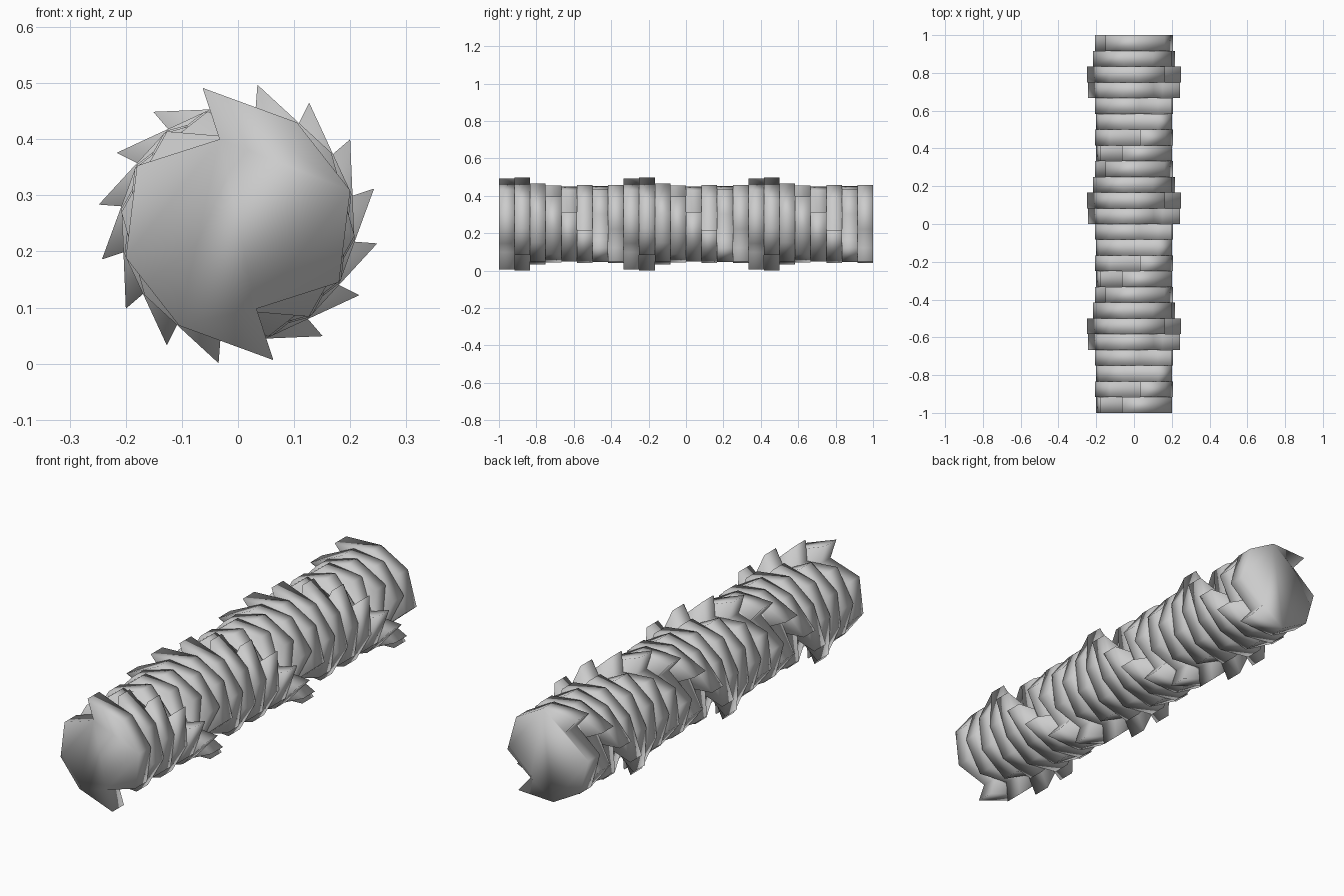
import bpy, bmesh, math
from mathutils import Matrix

if "Cube" in bpy.data.objects:
    bpy.data.objects.remove(bpy.data.objects["Cube"])

COUNT = 24               # stacked cutter discs
LENGTH = 2.0
STEP = math.radians(22.5)
CENTRE_Z = 0.249

# Half of the two-toothed disc outline (x, z): tooth root, tip, then the back
half = [(0.033, -0.151), (0.063, -0.2425), (-0.105, -0.181), (-0.2, -0.06), (-0.18, 0.104)]
outline = half + [(-x, -z) for x, z in half]


def disc_mesh():
    """Extruded disc, smooth body with crisp flat tooth faces."""
    w = LENGTH / COUNT
    bm = bmesh.new()
    base = bm.faces.new([bm.verts.new((x, -w / 2, z)) for x, z in outline])
    ext = bmesh.ops.extrude_face_region(bm, geom=[base], use_keep_orig=True)
    moved = [g for g in ext["geom"] if isinstance(g, bmesh.types.BMVert)]
    bmesh.ops.translate(bm, verts=moved, vec=(0, w, 0))
    bmesh.ops.recalc_face_normals(bm, faces=bm.faces)
    tips = {tuple(round(c, 3) for c in (s * half[i][0], s * half[i][1]))
            for s in (1, -1) for i in (0, 1)}
    for f in bm.faces:
        f.smooth = True
        # the tooth face joins a root to its tip
        if len(f.verts) == 4 and all((round(v.co.x, 3), round(v.co.z, 3)) in tips for v in f.verts):
            for e in f.edges:
                e.smooth = False
    mesh = bpy.data.meshes.new("cutter_disc")
    bm.to_mesh(mesh)
    bm.free()
    return mesh


# Spiral stack: each disc turned a little further than the last
mesh = disc_mesh()
for i in range(COUNT):
    ob = bpy.data.objects.new(f"cutter_disc_{i + 1:02d}", mesh)
    y = -LENGTH / 2 + (i + 0.5) * LENGTH / COUNT
    ob.matrix_world = Matrix.Translation((0, y, CENTRE_Z)) @ Matrix.Rotation(i * STEP, 4, 'Y')
    bpy.context.collection.objects.link(ob)
